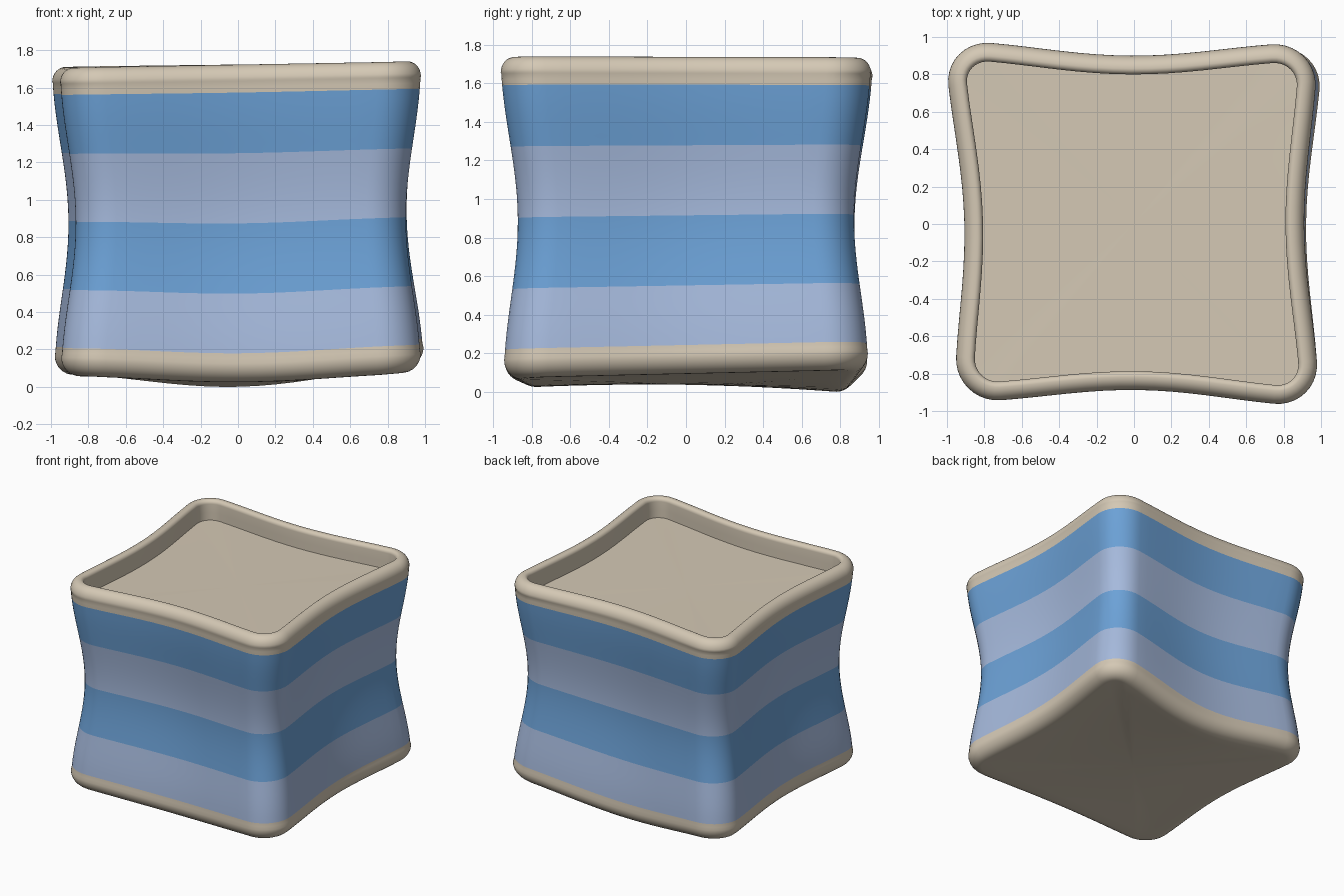
import bpy, bmesh, math

if "Cube" in bpy.data.objects:
    bpy.data.objects.remove(bpy.data.objects["Cube"])

# Corner positions (front-left, front-right, back-right, back-left): x, y, z
TOP = [(-.955, -.95, 1.71), (.99, -.975, 1.745), (.98, .97, 1.74), (-1.01, .98, 1.715)]
BOT = [(-.95, -.95, .06), (.985, -.955, .075), (1.005, .955, .12), (-.995, .95, .07)]
RADIUS = .25


def material(name, rgb):
    m = bpy.data.materials.new(name)
    m.diffuse_color = (*rgb, 1)
    m.use_nodes = True
    m.node_tree.nodes["Principled BSDF"].inputs["Base Color"].default_value = m.diffuse_color
    return m


TAN = material("tan", (.66, .58, .46))
BLUE = material("blue", (.15, .36, .68))
PALE = material("pale_blue", (.38, .49, .72))


def rounded_square(straight=16, arc=10):
    pts = []
    c = 1 - RADIUS
    for k in range(4):
        a0 = k * math.pi / 2
        ca, sa = math.cos(a0), math.sin(a0)
        local = [(1, -c + 2 * c * i / straight) for i in range(straight)]
        local += [(c + RADIUS * math.cos(a), c + RADIUS * math.sin(a))
                  for a in (math.pi / 2 * i / arc for i in range(arc))]
        pts += [(x * ca - y * sa, x * sa + y * ca) for x, y in local]
    return pts


OUTLINE = rounded_square()
N = len(OUTLINE)


def bilinear(corners, i, u, v):
    w = ((1 - u) * (1 - v), (1 + u) * (1 - v), (1 + u) * (1 + v), (1 - u) * (1 + v))
    return sum(a * c[i] for a, c in zip(w, corners)) / 4


def hump(v):
    return (1 + math.cos(math.pi * v)) / 2


def warp(u, v, t):
    # Pinched, slightly skewed cube; t runs from bottom 0 to top 1
    x, y, z = (bilinear(BOT, i, u, v) * (1 - t) + bilinear(TOP, i, u, v) * t for i in range(3))
    waist = .08 * math.cos(math.pi * (t - .5)) ** 2
    x -= u * (waist + .075 * hump(v))
    y -= v * (waist + .075 * hump(u))
    z -= (1 - t) * hump(u) * (.04 + .026 * v + .024 * v * v)
    return x, y, z


def ring(t, inset=0, dz=0, s=1):
    # One closed loop, inset along its own normal
    p = [warp(u * s, v * s, t) for u, v in OUTLINE]
    out = []
    for i, (x, y, z) in enumerate(p):
        a, b = p[i - 1], p[(i + 1) % N]
        dx, dy = b[0] - a[0], b[1] - a[1]
        n = math.hypot(dx, dy)
        out.append((x - dy / n * inset * s, y + dx / n * inset * s, z + dz))
    return out


def loft(name, rings, mats, mat_of=lambda row: 0, close_end=False):
    bm = bmesh.new()
    loops = [[bm.verts.new(p) for p in r] for r in rings]
    for row, (a, b) in enumerate(zip(loops, loops[1:])):
        for i in range(N):
            j = (i + 1) % N
            bm.faces.new((a[i], a[j], b[j], b[i])).material_index = mat_of(row)
    if close_end:
        bm.faces.new(loops[-1])
    me = bpy.data.meshes.new(name)
    for f in bm.faces:
        f.smooth = True
    bm.to_mesh(me)
    bm.free()
    for m in mats:
        me.materials.append(m)
    ob = bpy.data.objects.new(name, me)
    bpy.context.collection.objects.link(ob)
    return ob


# Striped sides
LEVELS = [.091, .279, .5, .721, .912]
STEPS = 6
ts = [a + (b - a) * k / STEPS for a, b in zip(LEVELS, LEVELS[1:]) for k in range(STEPS)] + [LEVELS[-1]]
loft("striped_sides", [ring(t) for t in ts], [PALE, BLUE], lambda row: (row // STEPS) % 2)

# Raised rounded rim with inner wall
arc = [math.pi / 2 * k / 8 for k in range(9)]
rim = [ring(.912), ring(.93), ring(.948)]
rim += [ring(1, .07 * (1 - math.cos(a)), .08 * (math.sin(a) - 1)) for a in arc]
rim += [ring(1, .07 + .03 * math.sin(a), .03 * (math.cos(a) - 1)) for a in arc[1:]]
rim += [ring(1, .1, -.1), ring(1, .1, -.165)]
loft("top_rim", rim, [TAN])

# Sunken top panel
SCALES = [1, .9, .75, .6, .45, .3, .15, .02]
loft("top_panel", [ring(1, .095, -.16, s) for s in SCALES], [TAN], close_end=True)

# Rounded base with closed underside
base = [ring(0, .1 * (1 - math.sin(a)), .1 * (1 - math.cos(a))) for a in arc]
base = [ring(.091), ring(.075)] + base[::-1] + [ring(0, .1, 0, s) for s in SCALES[1:]]
ob = loft("base", base, [TAN], close_end=True)

# Outward normals: lofts running downward are flipped
ob.data.flip_normals()

# Rest the model on the ground
low = min(v.co.z for v in ob.data.vertices)
for o in bpy.context.collection.objects:
    o.location.z = -low
